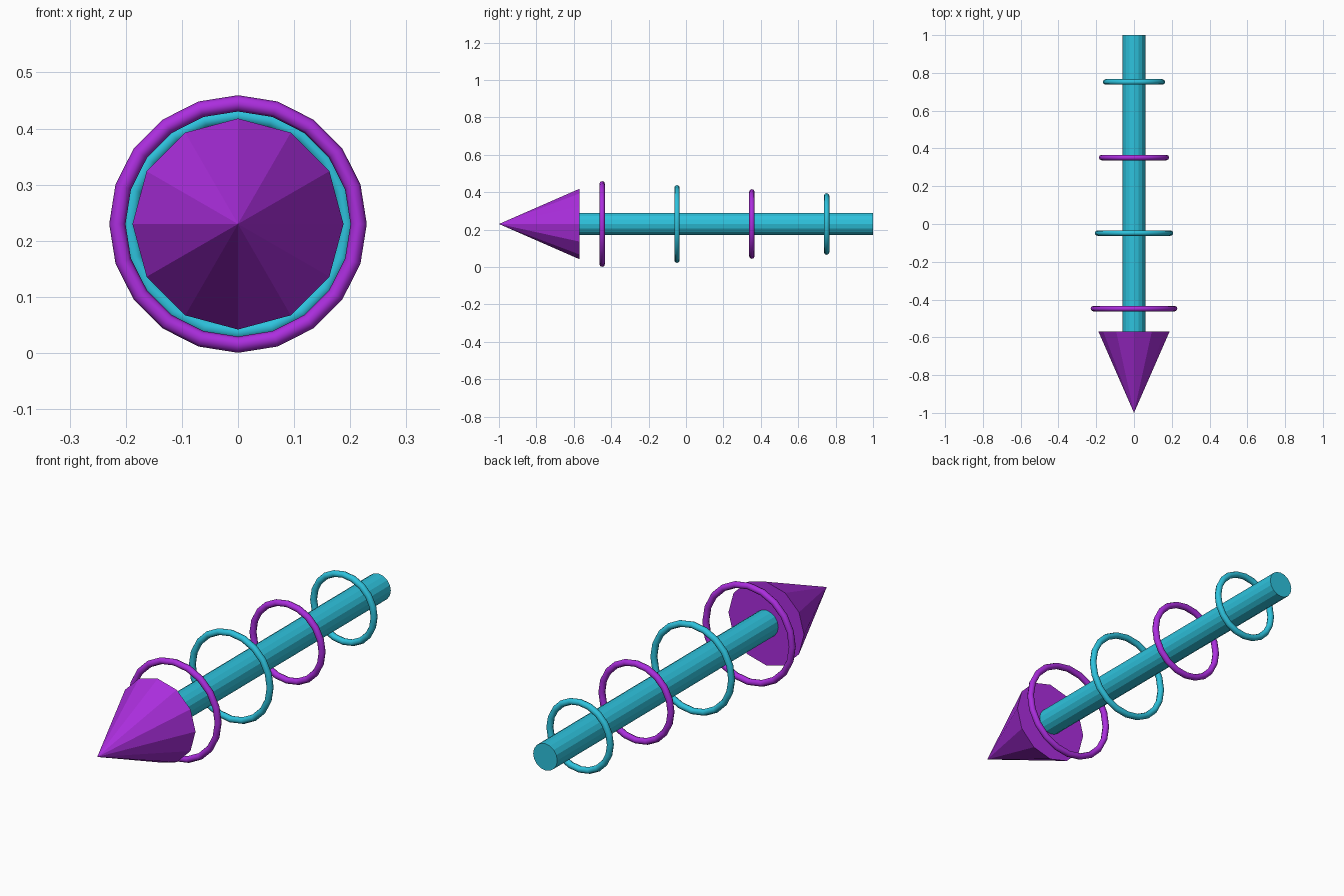
import bpy
from math import pi, radians

if "Cube" in bpy.data.objects:
    bpy.data.objects.remove(bpy.data.objects["Cube"], do_unlink=True)

AXIS_Z = 0.23
BASE_Y = -0.57


def material(name, color):
    mat = bpy.data.materials.new(name)
    mat.use_nodes = True
    mat.diffuse_color = color
    mat.node_tree.nodes["Principled BSDF"].inputs["Base Color"].default_value = color
    return mat


purple = material("purple", (0.41, 0.027, 0.73, 1))
teal = material("teal", (0.027, 0.54, 0.72, 1))


def finish(name, mat, smooth_angle=None):
    obj = bpy.context.object
    obj.name = name
    obj.data.materials.append(mat)
    if smooth_angle:
        bpy.ops.object.shade_smooth_by_angle(angle=radians(smooth_angle))
    return obj


# Faceted pointed head, tip towards the front
bpy.ops.mesh.primitive_cone_add(vertices=12, radius1=0.188, radius2=0, depth=1 + BASE_Y,
                                location=(0, (BASE_Y - 1) / 2, AXIS_Z), rotation=(pi / 2, 0, 0))
finish("arrow_head", purple)

# Straight shaft
bpy.ops.mesh.primitive_cylinder_add(vertices=16, radius=0.06, depth=1 - BASE_Y,
                                    location=(0, (1 + BASE_Y) / 2, AXIS_Z), rotation=(pi / 2, 0, 0))
finish("shaft", teal)

# Rings shrinking towards the back, in alternating colours
for i in range(4):
    bpy.ops.mesh.primitive_torus_add(major_segments=20, minor_segments=8,
                                     major_radius=0.215 - 0.0215 * i, minor_radius=0.0145,
                                     location=(0, -0.448 + 0.4 * i, AXIS_Z),
                                     rotation=(pi / 2, pi / 2, 0))
    finish(f"ring_{i + 1}", teal if i % 2 else purple, 60)
